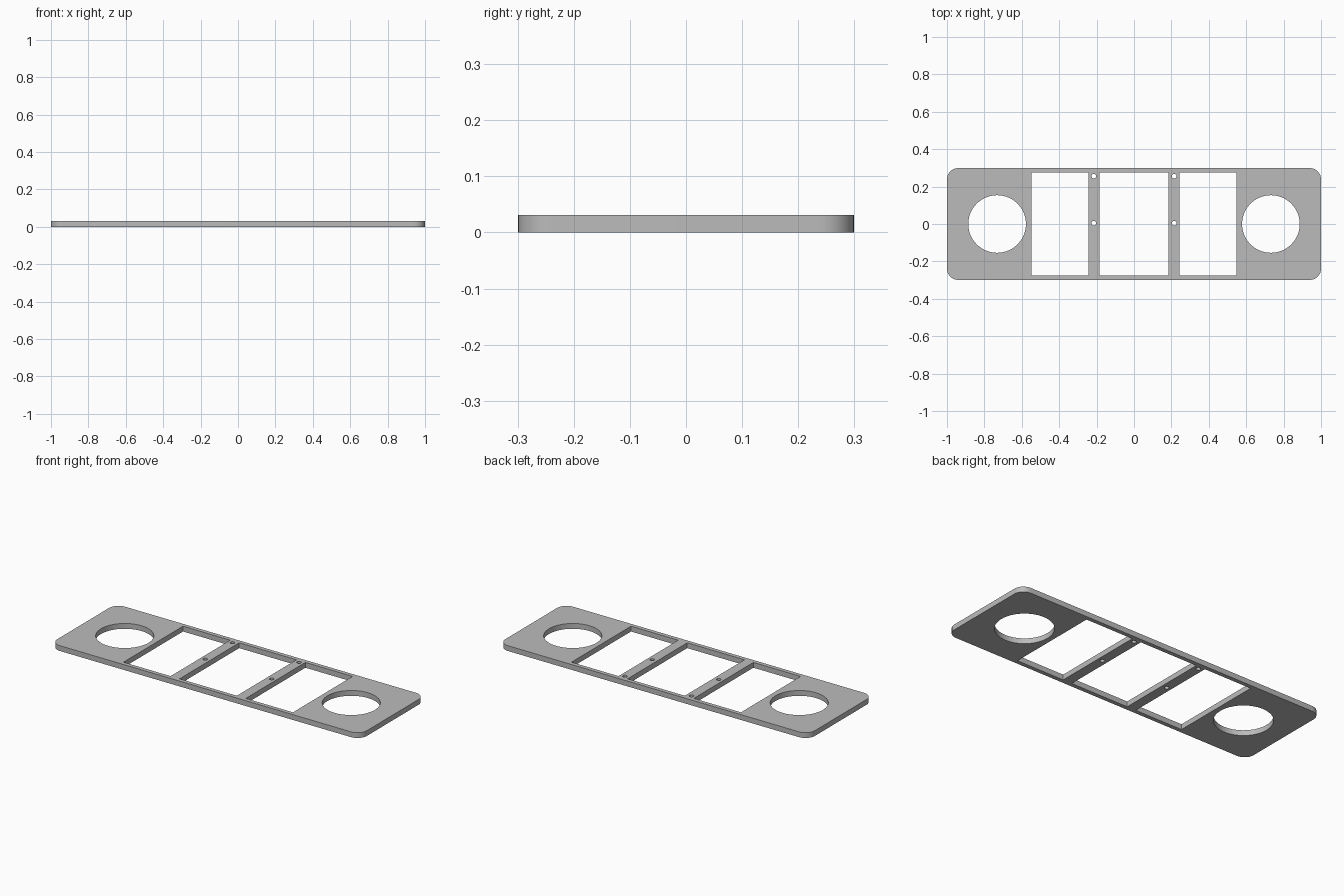
import bpy
import bmesh
from math import cos, sin, pi, radians

default = bpy.data.objects.get("Cube")
if default:
    bpy.data.objects.remove(default, do_unlink=True)

LENGTH, WIDTH, THICK = 2.0, 0.598, 0.031


def circle(cx, cy, r, n):
    return [(cx + r * cos(2 * pi * i / n), cy + r * sin(2 * pi * i / n)) for i in range(n)]


def rectangle(x0, x1, half_y):
    return [(x0, -half_y), (x1, -half_y), (x1, half_y), (x0, half_y)]


def rounded_rectangle(length, width, r, steps):
    points = []
    corners = [(1, 1), (-1, 1), (-1, -1), (1, -1)]
    for quarter, (sx, sy) in enumerate(corners):
        cx, cy = sx * (length / 2 - r), sy * (width / 2 - r)
        for i in range(steps + 1):
            a = (quarter + i / steps) * pi / 2
            points.append((cx + r * cos(a), cy + r * sin(a)))
    return points


# Outline and the central window
loops = [rounded_rectangle(LENGTH, WIDTH, 0.06, 12), rectangle(-0.185, 0.185, 0.275)]

# Openings repeated on both sides: round hole, side window, screw holes in the bar
for side in (-1, 1):
    loops.append(circle(side * 0.732, 0, 0.154, 64))
    loops.append(rectangle(*sorted((side * 0.243, side * 0.548)), 0.275))
    for y in (0.004, 0.256):
        loops.append(circle(side * 0.215, y, 0.0125, 20))

# Fill the profile around its openings, then extrude it to a solid panel
bm = bmesh.new()
edges = []
for loop in loops:
    verts = [bm.verts.new((x, y, 0)) for x, y in loop]
    edges += [bm.edges.new((a, b)) for a, b in zip(verts, verts[1:] + verts[:1])]
bmesh.ops.triangle_fill(bm, edges=edges, use_beauty=True, use_dissolve=False, normal=(0, 0, 1))
result = bmesh.ops.extrude_face_region(bm, geom=bm.faces[:], use_keep_orig=True)
top = [v for v in result["geom"] if isinstance(v, bmesh.types.BMVert)]
bmesh.ops.translate(bm, verts=top, vec=(0, 0, THICK))
bmesh.ops.recalc_face_normals(bm, faces=bm.faces[:])

mesh = bpy.data.meshes.new("panel")
bm.to_mesh(mesh)
bm.free()
panel = bpy.data.objects.new("panel", mesh)
bpy.context.collection.objects.link(panel)

# Plain grey finish
grey = bpy.data.materials.new("light grey")
grey.use_nodes = True
colour = (0.5, 0.5, 0.5, 1)
grey.diffuse_color = colour
grey.node_tree.nodes["Principled BSDF"].inputs["Base Color"].default_value = colour
mesh.materials.append(grey)

# Smooth round walls, crisp rims
bpy.ops.object.select_all(action="DESELECT")
panel.select_set(True)
bpy.context.view_layer.objects.active = panel
bpy.ops.object.shade_smooth_by_angle(angle=radians(30))
